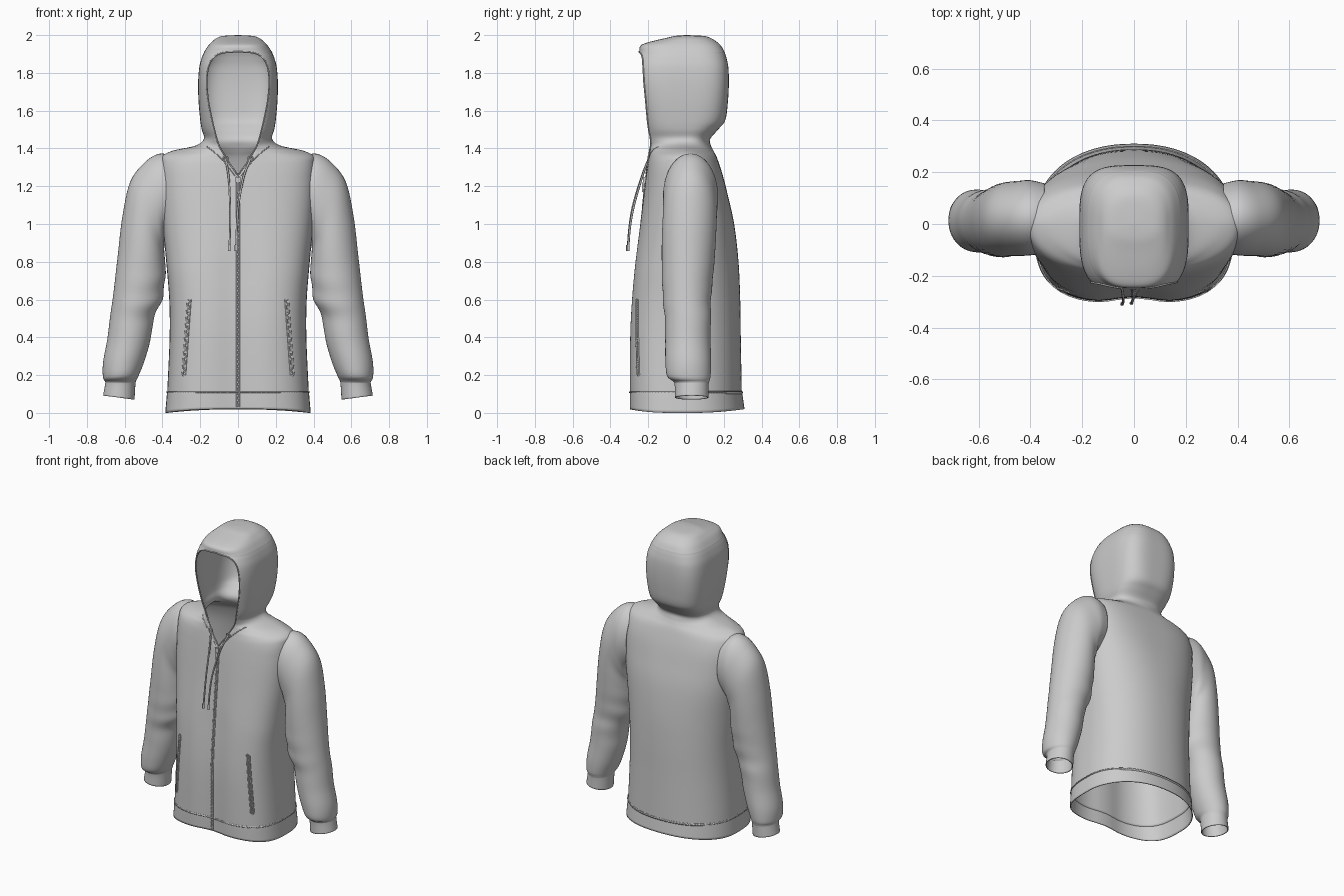
import bpy, bmesh, math
from mathutils import Matrix

if "Cube" in bpy.data.objects:
    bpy.data.objects.remove(bpy.data.objects["Cube"])

# Torso rings: z, half width, front y, back y, roundness, half opening
TORSO = [
    (0.02, .385, -.303, .310, 2.2, 0), (0.105, .376, -.304, .298, 2.2, 0),
    (0.115, .374, -.302, .296, 2.2, 0), (0.125, .374, -.303, .295, 2.2, 0),
    (0.40, .362, -.303, .290, 2.2, 0), (0.60, .364, -.293, .287, 2.2, 0),
    (0.80, .380, -.274, .278, 2.2, 0), (1.00, .398, -.247, .255, 2.4, 0),
    (1.15, .407, -.227, .222, 2.6, 0), (1.25, .408, -.213, .197, 2.7, 0),
    (1.32, .407, -.203, .175, 2.5, .045), (1.36, .400, -.198, .160, 2.1, .068),
    (1.388, .345, -.203, .145, 1.7, .085), (1.415, .225, -.212, .132, 1.9, .10)]
# Hood rings, same columns
HOOD = [
    (1.45, .181, -.220, .128, 2.4, .112), (1.50, .192, -.224, .170, 2.8, .125),
    (1.55, .200, -.232, .208, 3.0, .137), (1.65, .209, -.247, .222, 3.3, .157),
    (1.75, .211, -.264, .227, 3.4, .166), (1.83, .205, -.267, .224, 3.3, .157),
    (1.88, .192, -.259, .214, 3.1, .130), (1.905, .182, -.250, .206, 3.0, .085),
    (1.915, .177, -.247, .202, 3.0, 0), (1.945, .157, -.240, .184, 2.9, 0),
    (1.965, .138, -.190, .162, 2.8, 0), (1.985, .112, -.105, .130, 2.6, 0),
    (1.996, .075, -.055, .090, 2.5, 0), (2.00, 0, 0, 0, 2.2, 0)]
# Sleeve rings: inner x, inner z, outer x, outer z, centre y, half depth
SLEEVE = [
    (.345, .97, .345, 1.36, .022, .135), (.385, .93, .415, 1.372, .024, .145),
    (.390, .88, .490, 1.330, .022, .145), (.390, .85, .570, 1.225, .02, .143),
    (.385, .79, .612, 1.04, .015, .143), (.385, .71, .637, .83, .01, .138),
    (.403, .60, .660, .63, .005, .128), (.445, .50, .677, .51, .01, .122),
    (.465, .38, .692, .39, .01, .120), (.497, .27, .714, .27, .012, .121),
    (.525, .20, .715, .19, .015, .115), (.540, .168, .703, .165, .028, .095),
    (.543, .150, .704, .148, .03, .090), (.548, .07, .714, .092, .03, .089)]


def smooth_rows(rows, steps):
    """Catmull-Rom interpolation of tuples."""
    out = []
    for i in range(len(rows) - 1):
        a, b, c, d = (rows[min(max(k, 0), len(rows) - 1)] for k in (i - 1, i, i + 1, i + 2))
        for s in range(steps):
            t = s / steps
            out.append(tuple(
                q + .5 * t * (r - p + t * (2 * p - 5 * q + 4 * r - w + t * (3 * (q - r) + w - p)))
                for p, q, r, w in zip(a, b, c, d)))
    return out + [tuple(rows[-1])]


def add_object(name, bm, smooth=True):
    me = bpy.data.meshes.new(name)
    bm.to_mesh(me)
    bm.free()
    for p in me.polygons:
        p.use_smooth = smooth
    ob = bpy.data.objects.new(name, me)
    bpy.context.collection.objects.link(ob)
    return ob


def loft(name, rings, closed, thickness):
    bm = bmesh.new()
    vs = [[bm.verts.new(p) for p in ring] for ring in rings]
    n = len(rings[0])
    for a, b in zip(vs, vs[1:]):
        for j in range(n if closed else n - 1):
            k = (j + 1) % n
            bm.faces.new((a[j], a[k], b[k], b[j]))
    bmesh.ops.remove_doubles(bm, verts=bm.verts, dist=1e-5)
    ob = add_object(name, bm)
    m = ob.modifiers.new("Cloth", 'SOLIDIFY')
    m.thickness, m.offset = thickness, -1
    return ob


def mirror(ob):
    ob.modifiers.new("Mirror", 'MIRROR').use_axis = (True, False, False)


def tube(name, pts, r, closed=False):
    cu = bpy.data.curves.new(name, 'CURVE')
    cu.dimensions, cu.bevel_depth, cu.bevel_resolution = '3D', r, 2
    cu.use_fill_caps = True
    sp = cu.splines.new('POLY')
    sp.points.add(len(pts) - 1)
    for p, q in zip(sp.points, pts):
        p.co = (*q, 1)
    sp.use_cyclic_u = closed
    ob = bpy.data.objects.new(name, cu)
    bpy.context.collection.objects.link(ob)
    return ob


# Torso and hood in one continuous loft, split where the face opening is
ROWS = smooth_rows(TORSO + HOOD, 5)
N = 112


def power(v, e):
    return math.copysign(abs(v) ** e, v)


def boxiness(z):
    """1 on the flat lower front, fading to 0 at the collar."""
    return min(1, max(0, (1.24 - z) / .5))


def dent(x, z):
    """Shallow valley along the zipper between the two front panels."""
    return .022 * boxiness(z) * math.exp(-(x / .1) ** 2)


def torso_ring(z, hw, yf, yb, n, w):
    start = 0 if w < .004 else math.asin(min(1, w / hw) ** (n / 2))
    pts = []
    for j in range(N + 1):
        th = start + (2 * math.pi - 2 * start) * j / N
        s, c = math.sin(th), math.cos(th)
        e = 2 / (n + boxiness(z)) if c > 0 else 2 / n
        x = hw * power(s, e)
        y = abs(c) ** e * (yf if c > 0 else yb)
        if c > 0:
            y += dent(x, z)
        pts.append((x, y, z - .025 * s * s * max(0, 1 - z / .1)))
    return pts


loft("hooded_torso", [torso_ring(*r) for r in ROWS], False, .006)


def front(x, z):
    """Front surface y of the torso at a given x and z."""
    for a, b in zip(ROWS, ROWS[1:]):
        if a[0] <= z <= b[0]:
            t = (z - a[0]) / (b[0] - a[0])
            _, hw, yf, _, n, _ = (p + (q - p) * t for p, q in zip(a, b))
            n += boxiness(z)
            return yf * (1 - min(1, abs(x) / hw) ** n) ** (1 / n) + dent(x, z)
    return 0


# Sleeves with cuffs and soft elbow folds
rings = []
for xi, zi, xo, zo, yc, r in smooth_rows(SLEEVE, 6):
    ring = []
    for j in range(48):
        a = 2 * math.pi * j / 48
        c, s = math.cos(a), math.sin(a)
        z = (zi + zo) / 2 + c * (zo - zi) / 2
        fade = math.exp(-((z - .60) / .13) ** 2) * (.5 - .5 * c)
        k = 1 + .035 * fade * math.sin(z * 44 + 2 * s)
        ring.append(((xi + xo) / 2 + k * c * (xo - xi) / 2, yc - k * s * r, z))
    rings.append(ring)
mirror(loft("sleeves", rings, True, .006))


# Zippers: two rails with alternating teeth
def zipper(name, p0, p1, gap, rail, both=False):
    n = int((p0[1] - p1[1]) / .012)
    path = [(p0[0] + (p1[0] - p0[0]) * i / n, p0[1] + (p1[1] - p0[1]) * i / n) for i in range(n + 1)]
    bm = bmesh.new()
    for i, (x, z) in enumerate(path):
        x += gap * .3 * (1 if i % 2 else -1)
        bmesh.ops.create_cube(bm, size=1, matrix=Matrix.Translation((x, front(x, z) - .001, z))
                              @ Matrix.Diagonal((gap, .008, .007, 1)))
    obs = [add_object(name + "_teeth", bm, False)]
    for side in (-1, 1):
        pts = [(x + side * gap, front(x + side * gap, z), z) for x, z in path]
        obs.append(tube(name + "_rail", pts, rail))
    if both:
        for ob in obs:
            mirror(ob)


zipper("front_zipper", (0, 1.25), (0, .03), .007, .004)
zipper("pocket_zipper", (.258, .60), (.287, .20), .007, .005, True)

# Zipper slider and pull tab
bm = bmesh.new()
for z, sx, sz in ((1.235, .026, .03), (1.195, .013, .05)):
    bmesh.ops.create_cube(bm, size=1, matrix=Matrix.Translation((0, front(0, z) - .008, z))
                          @ Matrix.Diagonal((sx, .012, sz, 1)))
add_object("zipper_slider", bm, False)

# Drawstrings with tips and eyelets
CORDS = {
    "left_cord": [(-.066, -.198, 1.345), (-.050, -.235, 1.25), (-.042, -.280, 1.10), (-.042, -.300, .98), (-.046, -.309, .86)],
    "right_cord": [(.066, -.198, 1.345), (.030, -.232, 1.25), (.002, -.275, 1.10), (-.006, -.297, .98), (-.010, -.306, .86)]}
for name, pts in CORDS.items():
    tube(name, smooth_rows(pts, 8), .0055)
    x, y, z = pts[-1]
    tube(name + "_tip", [(x, y, z + .03), (x, y, z - .003)], .0075)
    x, y, z = pts[0]
    tube(name + "_eyelet", [(x + .013 * math.cos(a), y - .002, z + .013 * math.sin(a))
                            for a in (i * math.pi / 8 for i in range(16))], .004, True)

# Hood rim binding along the face opening
left, right = [], []
for r in ROWS:
    if r[5] >= .004:
        ring = torso_ring(*r)
        right.append(ring[0])
        left.append(ring[-1])
tube("hood_rim", right + left[::-1], .004, True)

# Seam joining the hood to the collar
seam = smooth_rows([(.015, 1.255), (.07, 1.325), (.12, 1.375), (.165, 1.41)], 6)
mirror(tube("collar_seam", [(x, front(x, z) + .001, z) for x, z in seam], .003))
